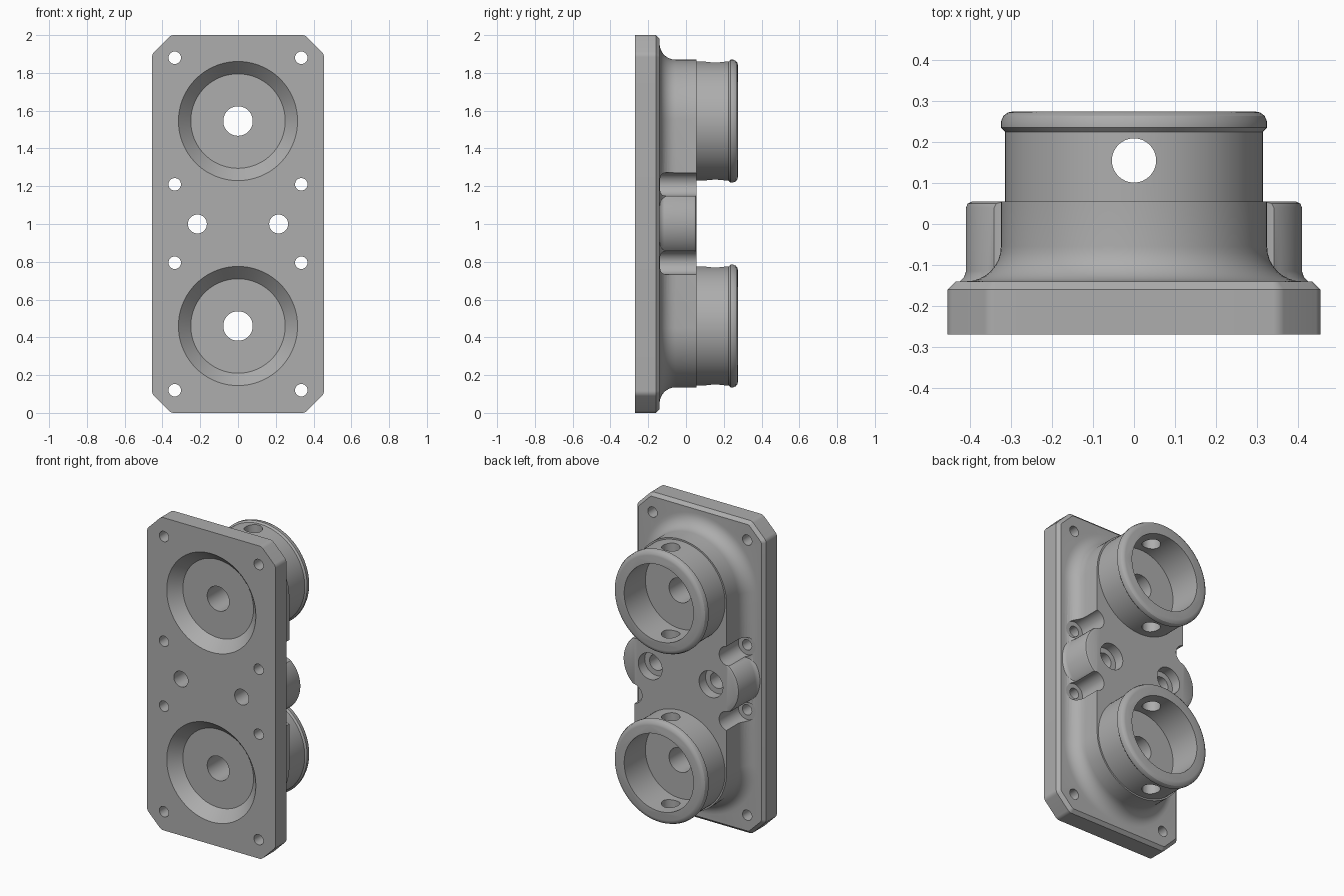
import bpy
import bmesh
from math import sin, cos, pi, radians

cube = bpy.data.objects.get("Cube")
if cube:
    bpy.data.objects.remove(cube, do_unlink=True)

SEGMENTS = 96
CUP_Z = (0.46, 1.545)
SCREW_Z = (0.795, 1.21)
BODY_BACK = 0.055
PLATE_BACK = -0.14

grey = bpy.data.materials.new("cast grey")
grey.use_nodes = True
grey.diffuse_color = (0.42, 0.42, 0.42, 1)
grey.node_tree.nodes["Principled BSDF"].inputs["Base Color"].default_value = grey.diffuse_color


def outline(core, r, y):
    """Convex outline of the core points (x, z), grown by r, at depth y."""
    points = []
    for i in range(SEGMENTS):
        t = 2 * pi * (i + 0.5) / SEGMENTS
        x, z = max(core, key=lambda p: p[0] * cos(t) + p[1] * sin(t))
        points.append((x + r * cos(t), y, z + r * sin(t)))
    return points


def loft(name, core, profile):
    """Solid through the outlines given by (radius, y) pairs."""
    bm = bmesh.new()
    rings = [[bm.verts.new(p) for p in outline(core, r, y)] for r, y in profile]
    for a, b in zip(rings, rings[1:]):
        for i in range(SEGMENTS):
            j = (i + 1) % SEGMENTS
            bm.faces.new((a[i], a[j], b[j], b[i]))
    bm.faces.new(rings[0])
    bm.faces.new(rings[-1])
    bmesh.ops.recalc_face_normals(bm, faces=bm.faces)
    mesh = bpy.data.meshes.new(name)
    bm.to_mesh(mesh)
    bm.free()
    mesh.materials.append(grey)
    obj = bpy.data.objects.new(name, mesh)
    bpy.context.collection.objects.link(obj)
    return obj


def combine(target, other, operation):
    """Apply a boolean and discard the second solid."""
    mod = target.modifiers.new(operation, "BOOLEAN")
    mod.operation = operation
    mod.solver = "EXACT"
    mod.object = other
    with bpy.context.temp_override(object=target, active_object=target):
        bpy.ops.object.modifier_apply(modifier=mod.name)
    bpy.data.objects.remove(other, do_unlink=True)


def bore(x, z, r, y0=-0.4, y1=0.4, r0=None):
    """Cut a round (or tapered) hole along y."""
    cutter = loft("bore", [(x, z)], [(r0 or r, y0), (r, y1)])
    combine(housing, cutter, "DIFFERENCE")


# Mounting plate: cut corners and a chamfered back edge
w, h, c, edge = 0.415, 0.96, 0.077, 0.04
corners = [(sx * a, 1 + sz * b) for sx in (-1, 1) for sz in (-1, 1)
           for a, b in ((w, h - c), (w - c, h))]
housing = loft("valve_housing", corners,
               [(edge, -0.27), (edge, -0.16), (edge - 0.02, PLATE_BACK)])

# Raised oblong body with a concave fillet at its foot
wall, fillet = 0.325, 0.085
foot = [(wall + fillet * (1 - sin(a)), PLATE_BACK + fillet * (1 - cos(a)))
        for a in (pi / 2 * i / 8 for i in range(9))]
body = loft("body", [(0, z) for z in CUP_Z],
            [(wall + fillet, -0.16)] + foot + [(wall, BODY_BACK)])
combine(housing, body, "UNION")

# Round ears at mid height
for x in (-0.215, 0.215):
    ear = loft("ear", [(x, 1)],
               [(0.215, -0.16), (0.21, PLATE_BACK), (0.2, -0.13), (0.195, -0.115),
                (0.195, 0.04), (0.191, 0.05), (0.18, BODY_BACK)])
    combine(housing, ear, "UNION")

# Cups with a rolled lip
for z in CUP_Z:
    cup = loft("cup", [(0, z)],
               [(0.315, 0), (0.315, 0.225), (0.325, 0.235), (0.325, 0.25),
                (0.319, 0.264), (0.308, 0.272), (0.295, 0.275)])
    combine(housing, cup, "UNION")

# Cup bores, front dishes and centre holes
for z in CUP_Z:
    bore(0, z, 0.245, 0.06)
    bore(0, z, 0.25, -0.275, -0.2, r0=0.32)
    bore(0, z, 0.078)

# Screw holes, with relief pockets beside the ears
for x in (-0.335, 0.335):
    for z in (0.12, 1.88) + SCREW_Z:
        bore(x, z, 0.033)
    for z in SCREW_Z:
        bore(x, z, 0.062, PLATE_BACK + 0.001)

# Stepped ear holes
for x in (-0.215, 0.215):
    bore(x, 1, 0.05)
    bore(x, 1, 0.084, -0.01)

# Cross drilling through both cups
bpy.ops.mesh.primitive_cylinder_add(vertices=32, radius=0.054, depth=3,
                                    location=(0, 0.155, 1))
combine(housing, bpy.context.object, "DIFFERENCE")

# Smooth shading with crisp edges
bpy.ops.object.select_all(action="DESELECT")
housing.select_set(True)
bpy.context.view_layer.objects.active = housing
bpy.ops.object.shade_smooth_by_angle(angle=radians(30))
